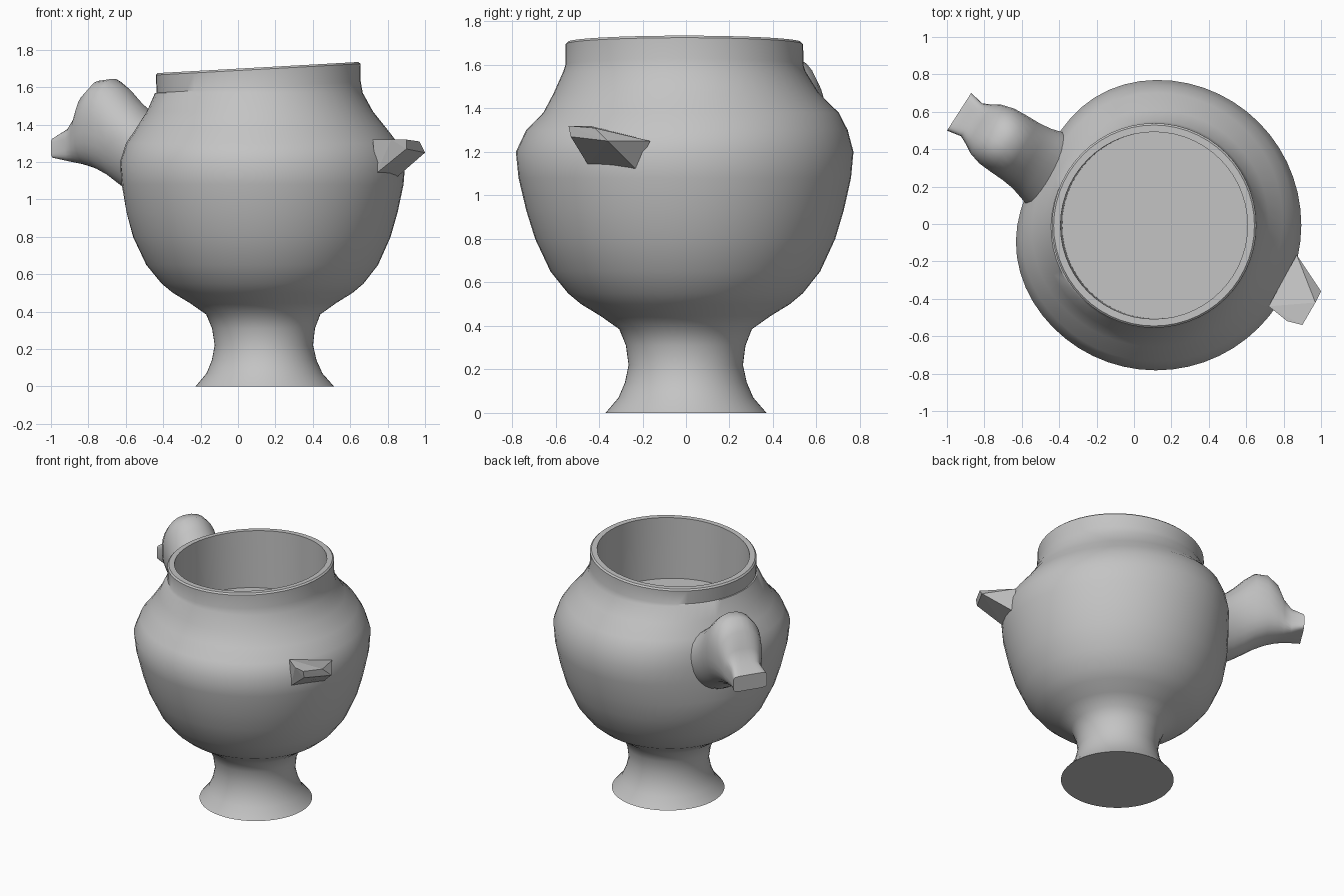
import bpy, bmesh
from math import sin, cos, pi, radians, exp, copysign
from mathutils import Vector

cube = bpy.data.objects.get("Cube")
if cube:
    bpy.data.objects.remove(cube, do_unlink=True)

clay = bpy.data.materials.new("grey clay")
clay.use_nodes = True
GREY = (0.55, 0.55, 0.55, 1)
clay.diffuse_color = GREY
clay.node_tree.nodes["Principled BSDF"].inputs["Base Color"].default_value = GREY


def finish(name, bm, angle):
    """Turn a bmesh into a named object, smooth below the given angle."""
    bmesh.ops.recalc_face_normals(bm, faces=bm.faces)
    mesh = bpy.data.meshes.new(name)
    bm.to_mesh(mesh)
    bm.free()
    mesh.materials.append(clay)
    ob = bpy.data.objects.new(name, mesh)
    bpy.context.collection.objects.link(ob)
    bpy.ops.object.select_all(action='DESELECT')
    ob.select_set(True)
    bpy.context.view_layer.objects.active = ob
    if angle:
        bpy.ops.object.shade_smooth_by_angle(angle=radians(angle))
    return ob


def loft(name, rings, angle):
    """Skin closed rings in order and cap both ends."""
    bm = bmesh.new()
    loops = [[bm.verts.new(p) for p in ring] for ring in rings]
    n = len(loops[0])
    for a, b in zip(loops, loops[1:]):
        for i in range(n):
            j = (i + 1) % n
            bm.faces.new((a[i], a[j], b[j], b[i]))
    bm.faces.new(loops[0])
    bm.faces.new(loops[-1])
    return finish(name, bm, angle)


# Pot: turned foot, belly, shoulder, slanted rim and shallow bowl (radius, height)
PROFILE = [
    (.37, 0), (.31, .07), (.28, .14), (.263, .22), (.275, .31), (.305, .385),
    (.39, .445), (.48, .50), (.54, .55), (.62, .65), (.69, .80), (.73, .93),
    (.765, 1.08), (.777, 1.2), (.74, 1.3), (.68, 1.38), (.61, 1.47),
    (.557, 1.57), (.547, 1.6), (.547, 1.695), (.537, 1.705),
    (.50, 1.705), (.50, 1.28),
]


def pot_ring(index, radius, height, count=56):
    ring = []
    centre_x = .143 - .036 * height / 1.7
    inside = index > 20
    for i in range(count):
        a = 2 * pi * i / count
        r, z = radius, height
        if not inside:
            # chest hollow behind the head, fuller shoulder at the back
            belly = exp(-((z - 1.2) / .25) ** 2)
            off = (a - radians(152)) / radians(31)
            r -= .08 * belly * exp(-off * off)
            r += .03 * sin(a) * exp(-((z - 1.38) / .08) ** 2)
        x = centre_x + r * cos(a)
        if z > 1.59 and index < 22:
            z += .055 * (x - centre_x)
        ring.append((x, r * sin(a) - .008 * height / 1.7, z))
    return ring


loft("pot_body", [pot_ring(i, r, z) for i, (r, z) in enumerate(PROFILE)], 38)

# Head and beak: sections from the beak tip back into the shoulder
# (distance, bottom, top, half width, squareness)
SECTIONS = [
    (0, 1.22, 1.33, .12, .3), (.08, 1.2, 1.385, .105, .5),
    (.13, 1.19, 1.46, .13, .75), (.17, 1.18, 1.57, .155, .85),
    (.24, 1.16, 1.635, .175, .85), (.32, 1.12, 1.645, .18, .9),
    (.39, 1.07, 1.60, .182, 1), (.46, 1.03, 1.53, .19, 1),
    (.53, 1.0, 1.47, .21, 1), (.60, .98, 1.42, .235, 1),
]


def power(v, p):
    return copysign(abs(v) ** p, v)


def head_ring(s, low, high, half, p, count=28):
    axis, side = Vector((.84, -.54, 0)), Vector((.54, .84, 0))
    centre = Vector((-.935, .6, (low + high) / 2)) + axis * s
    ring = []
    for i in range(count):
        a = 2 * pi * (i + .5) / count
        up = Vector((0, 0, power(sin(a), p) * (high - low) / 2))
        ring.append(centre + side * half * power(cos(a), p) + up)
    return ring


loft("head_and_beak", [head_ring(*s) for s in SECTIONS], 42)

# Tail: flat-faced wedge on the opposite side
TAIL = [
    (.72, -.44, 1.32), (.87, -.165, 1.25), (.90, -.54, 1.32), (.82, -.52, 1.32),
    (.97, -.42, 1.31), (1, -.36, 1.25), (.90, -.53, 1.27), (.85, -.23, 1.12),
    (.74, -.45, 1.14),
]
bm = bmesh.new()
for p in TAIL:
    bm.verts.new(p)
hull = bmesh.ops.convex_hull(bm, input=bm.verts)
spare = [v for v in bm.verts if not v.link_faces]
bmesh.ops.delete(bm, geom=spare, context='VERTS')
finish("tail", bm, 0)
